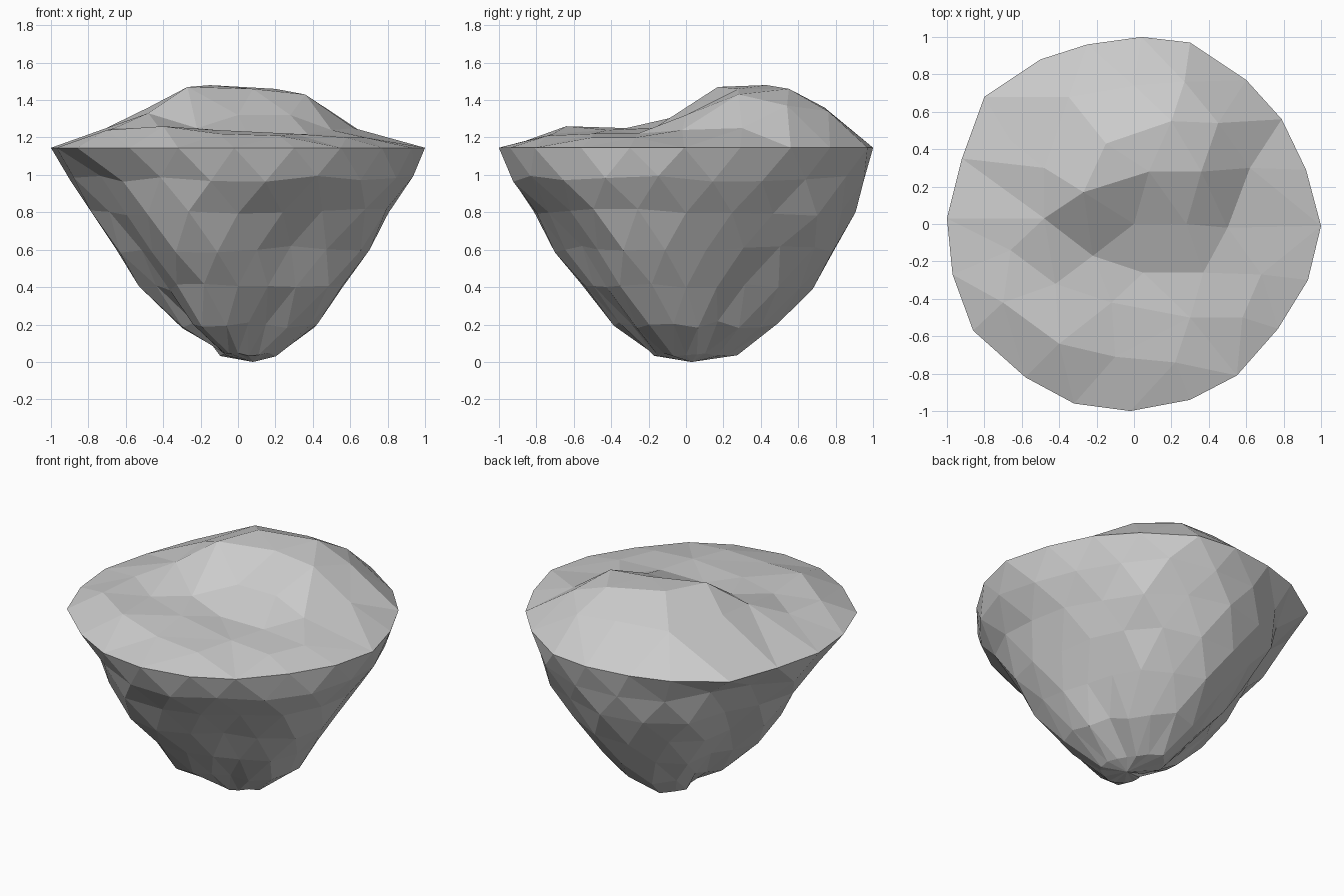
import bpy, random
from math import cos, sin, pi
from mathutils import Vector
from mathutils.geometry import delaunay_2d_cdt

random.seed(4)
N, RIM_Z = 20, 1.145


def make_object(name, verts, faces):
    mesh = bpy.data.meshes.new(name)
    mesh.from_pydata(verts, [], faces)
    mesh.update()
    obj = bpy.data.objects.new(name, mesh)
    bpy.context.collection.objects.link(obj)
    return obj


# Shared rim: 20 uneven sides, level all round
rim_xy = [
    (1, -.01), (.92, .29), (.79, .56), (.60, .77), (.30, .97),
    (.04, 1), (-.25, .96), (-.50, .88), (-.80, .68), (-.92, .35),
    (-1, .03), (-.97, -.27), (-.86, -.57), (-.58, -.82), (-.32, -.96),
    (-.02, -1), (.30, -.94), (.55, -.81), (.77, -.56), (.93, -.30),
]
rim = [(x, y, RIM_Z) for x, y in rim_xy]

# Grassy top: low front shelf, steep step, plateau at the back
top_points = [
    (-.27, .17, 1.47), (-.15, .43, 1.48), (.08, .28, 1.46), (.20, .55, 1.46),
    (.36, .28, 1.43), (.45, .54, 1.37), (-.48, .30, 1.36), (-.48, .03, 1.33),
    (-.35, .68, 1.36), (.0, .74, 1.36), (.27, .76, 1.34), (-.66, .45, 1.25),
    (0, 0, 1.32), (.28, .0, 1.32), (.62, .30, 1.25), (.50, -.02, 1.24),
    (-.22, -.17, 1.25), (.05, -.26, 1.22), (.37, -.26, 1.22),
    (.68, -.27, 1.2), (-.66, -.14, 1.25), (-.70, -.42, 1.24),
    (-.40, -.64, 1.26), (-.12, -.42, 1.24), (-.42, -.32, 1.25),
    (.30, -.50, 1.22), (-.10, -.71, 1.22), (.22, -.74, 1.21),
    (.58, -.5, 1.2),
]
pts = rim + top_points
flat = [Vector((p[0], p[1])) for p in pts]
_, _, tris, _, _, _ = delaunay_2d_cdt(flat, [], [list(range(N))], 1, 1e-5)
make_object("ground_top", pts, [tuple(t) for t in tris])

# Rock radii every 30 degrees (from +x, counter-clockwise): ridges and gullies
levels = [
    (0.98, [.93, .89, .94, .95, .93, .80, .93, .80, .90, .94, .91, .93]),
    (0.80, [.80, .78, .87, .91, .87, .68, .79, .68, .87, .80, .76, .84]),
    (0.60, [.68, .66, .76, .81, .75, .56, .68, .55, .75, .68, .62, .73]),
    (0.40, [.56, .52, .62, .68, .60, .42, .52, .41, .60, .54, .49, .62]),
    (0.20, [.42, .36, .43, .51, .39, .26, .31, .25, .42, .37, .32, .43]),
    (0.04, [.21, .17, .21, .27, .18, .07, .04, .06, .14, .18, .18, .21]),
]


def radius(table, a):
    n = len(table)
    u = (a / (2 * pi) * n) % n
    i, f = int(u), u % 1
    return table[i % n] * (1 - f) + table[(i + 1) % n] * f


# Rocky underside: faceted rings, each turned half a step
verts, faces = list(rim), []
for k, (z, table) in enumerate(levels):
    for i in range(N):
        a = 2 * pi * (i + (0.5 if k % 2 == 0 else 0)) / N
        r = radius(table, a) * random.uniform(0.985, 1.025)
        dz = random.uniform(-.02, .02) if k < 5 else random.uniform(-.01, .01)
        verts.append((r * cos(a), r * sin(a), z + dz))
for k in range(len(levels)):
    for i in range(N):
        j = (i + 1) % N
        a, b = k * N + i, k * N + j
        c, d = a + N, b + N
        if k % 2 == 0:
            faces += [(a, c, b), (b, c, d)]
        else:
            faces += [(a, c, d), (a, d, b)]
verts.append((.08, .03, 0))
base, tip = len(levels) * N, len(verts) - 1
faces += [(base + i, tip, base + (i + 1) % N) for i in range(N)]
make_object("rock_base", verts, faces)
